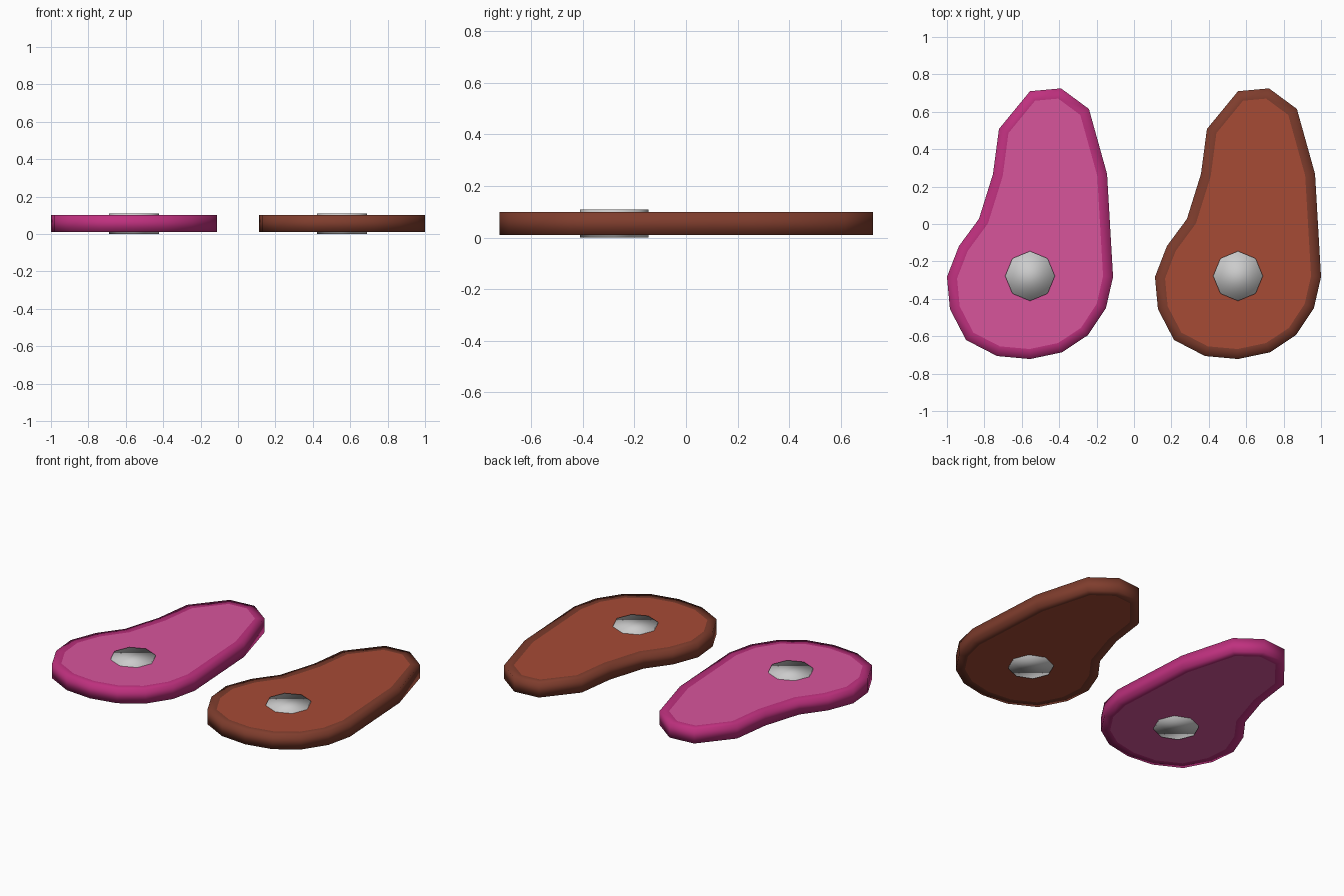
import bpy, bmesh

if "Cube" in bpy.data.objects:
    bpy.data.objects.remove(bpy.data.objects["Cube"])

# Outline of one slice, clockwise from the narrow end, relative to the slice centre
OUTLINE = [(0, .71), (.166, .725), (.315, .615), (.412, .267), (.444, -.283),
           (.406, -.449), (.31, -.594), (.171, -.686), (0, -.722), (-.176, -.706),
           (-.342, -.62), (-.428, -.455), (-.444, -.283), (-.38, -.118),
           (-.273, .027), (-.198, .267), (-.166, .508)]
Z_LOW, Z_HIGH = 0.01, 0.10


def material(name, rgb):
    mat = bpy.data.materials.new(name)
    mat.diffuse_color = (*rgb, 1)
    mat.use_nodes = True
    mat.node_tree.nodes["Principled BSDF"].inputs["Base Color"].default_value = mat.diffuse_color
    return mat


def add_slice(name, x, meat, rind):
    # Extruded outline; both flat faces are inset into a meat area and a rind border
    bm = bmesh.new()
    base = bm.faces.new([bm.verts.new((px, py, Z_LOW)) for px, py in OUTLINE])
    top = bmesh.ops.extrude_face_region(bm, geom=[base], use_keep_orig=True)
    for v in [g for g in top["geom"] if isinstance(g, bmesh.types.BMVert)]:
        v.co.z = Z_HIGH
    bmesh.ops.recalc_face_normals(bm, faces=bm.faces)
    caps = [f for f in bm.faces if len(f.verts) == len(OUTLINE)]
    for cap in caps:
        bmesh.ops.inset_region(bm, faces=[cap], thickness=0.053, use_even_offset=True)
    for f in bm.faces:
        is_meat = len(f.verts) == len(OUTLINE)
        f.material_index = 0 if is_meat else 1
        f.smooth = not is_meat
    mesh = bpy.data.meshes.new(name)
    bm.to_mesh(mesh)
    bm.free()
    mesh.materials.append(meat)
    mesh.materials.append(rind)
    obj = bpy.data.objects.new(name, mesh)
    obj.location.x = x
    bpy.context.collection.objects.link(obj)


def add_bone(name, x):
    # Eight-sided bone going right through the slice, standing slightly proud
    bpy.ops.mesh.primitive_cylinder_add(vertices=8, radius=0.133, depth=0.11,
                                        location=(x, -0.278, 0.055))
    bone = bpy.context.object
    bone.name = name
    bpy.ops.object.shade_smooth()


# Raw slice on the left, cooked slice on the right
slices = [("raw", -0.556, (.68, .09, .33), (.52, .03, .21)),
          ("cooked", 0.556, (.38, .07, .036), (.21, .046, .026))]
for kind, x, meat_rgb, rind_rgb in slices:
    add_slice(kind + "_meat_slice", x,
              material(kind + "_meat", meat_rgb), material(kind + "_rind", rind_rgb))
    add_bone(kind + "_bone", x)
